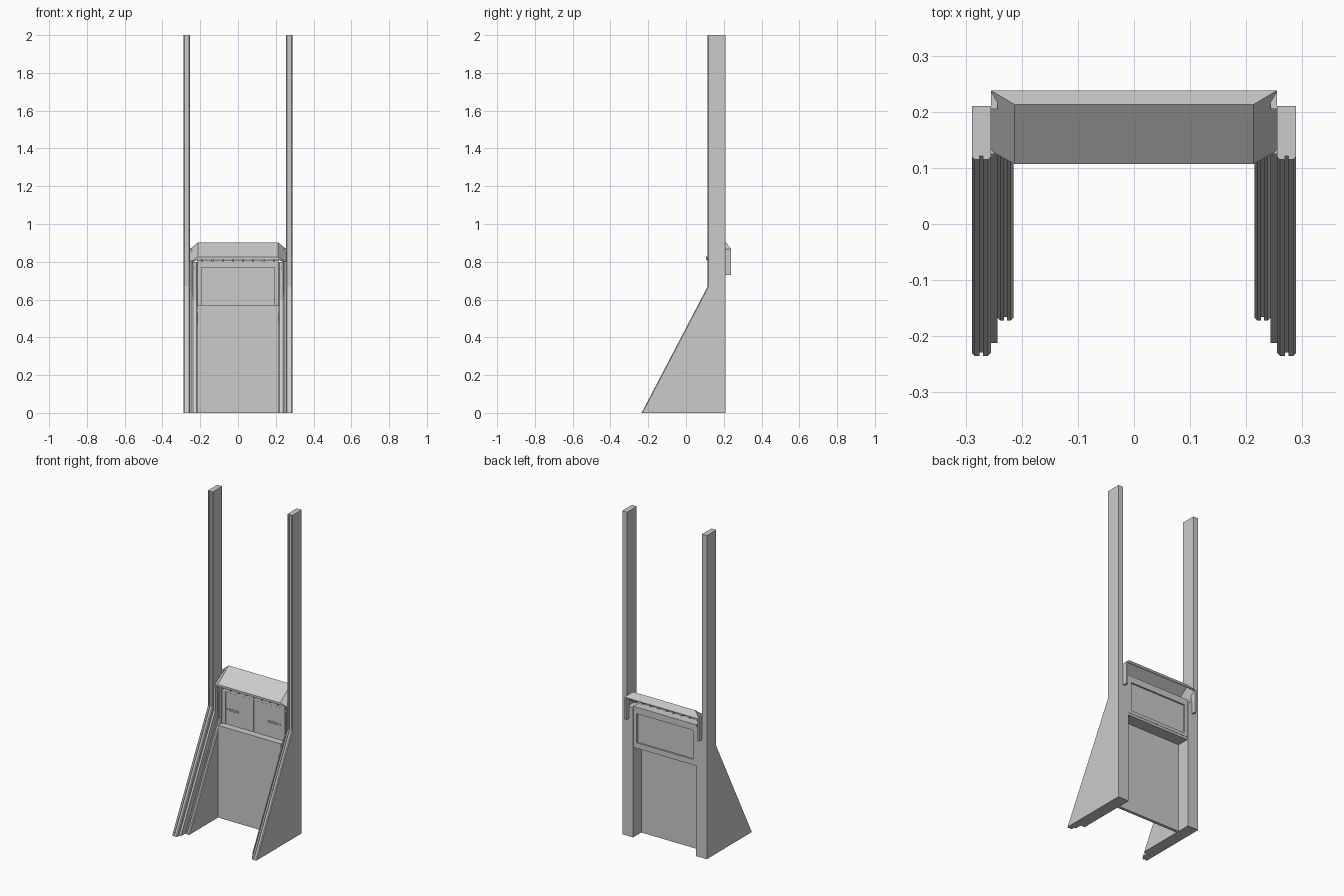
import bpy, bmesh

if "Cube" in bpy.data.objects:
    bpy.data.objects.remove(bpy.data.objects["Cube"])

BACK = 0.21                 # rear plane of the side boards
SLOPE = 0.35 / 0.67         # forward lean of the lower side edge


def finish(name, bm):
    bmesh.ops.recalc_face_normals(bm, faces=bm.faces)
    me = bpy.data.meshes.new(name)
    bm.to_mesh(me)
    bm.free()
    ob = bpy.data.objects.new(name, me)
    bpy.context.collection.objects.link(ob)
    return ob


def mirror(ob):
    ob.modifiers.new("mirror", 'MIRROR')
    return ob


def box(name, x, y, z, both=False):
    bm = bmesh.new()
    bmesh.ops.create_cube(bm, size=1)
    for v in bm.verts:
        for i, (a, b) in enumerate((x, y, z)):
            v.co[i] = (a + b) / 2 + v.co[i] * (b - a)
    ob = finish(name, bm)
    return mirror(ob) if both else ob


def board(name, x0, x1, foot, upper, top, moulded):
    """Upright board: sloping front edge below, straight above."""
    knee = (upper - foot) / SLOPE
    if moulded:             # chamfered front edge with a centre groove
        m, c, g = (x0 + x1) / 2, 0.005, 0.003
        front = [(x0, c), (x0 + c, 0), (m - g, 0), (m - g, 0.006),
                 (m + g, 0.006), (m + g, 0), (x1 - c, 0), (x1, c)]
    else:
        front = [(x0, 0), (x1, 0)]
    bm = bmesh.new()
    rings = []
    for y, z in ((foot, 0), (upper, knee), (upper, top)):
        ring = [bm.verts.new((x, y + d, z)) for x, d in front]
        ring += [bm.verts.new((x, BACK, z)) for x in (x1, x0)]
        rings.append(ring)
    n = len(rings[0])
    for a, b in zip(rings, rings[1:]):
        for i in range(n):
            j = (i + 1) % n
            bm.faces.new((a[i], a[j], b[j], b[i]))
    bm.faces.new(rings[0])
    bm.faces.new(rings[-1])
    return mirror(finish(name, bm))


# Side boards, stepping inwards
board("outer_side_post", 0.255, 0.289, -0.235, 0.115, 2.0, True)
board("middle_side_strip", 0.243, 0.255, -0.212, 0.125, 0.80, False)
board("inner_side_trim", 0.215, 0.243, -0.172, 0.140, 0.80, True)

# Lower front panel and the ledge on top of it
box("lower_panel", (-0.216, 0.216), (0.112, 0.13), (0, 0.565))
box("ledge", (-0.216, 0.216), (0.112, 0.205), (0.555, 0.57))

# Upper cabinet core with front and rear frames
box("cabinet_core", (-0.216, 0.216), (0.16, 0.197), (0.57, 0.81))
for side, y in (("front", (0.15, 0.16)), ("rear", (0.197, 0.207))):
    box(side + "_frame_stile", (0.192, 0.216), y, (0.57, 0.81), True)
    box(side + "_frame_top_rail", (-0.192, 0.192), y, (0.77, 0.81))
box("rear_frame_bottom_rail", (-0.192, 0.192), (0.197, 0.207), (0.57, 0.59))

# Front doors, handles, locks and screws
box("door", (0.002, 0.190), (0.153, 0.16), (0.571, 0.768), True)
box("door_handle", (0.103, 0.163), (0.146, 0.153), (0.66, 0.67), True)


def stud(name, x, y, z, r):
    bm = bmesh.new()
    bmesh.ops.create_cone(bm, cap_ends=True, segments=10, radius1=r, radius2=r, depth=0.008)
    for v in bm.verts:
        v.co = (x + v.co.x, y + v.co.z, z + v.co.y)
    mirror(finish(name, bm))


stud("door_lock", 0.18, 0.151, 0.665, 0.005)
stud("side_screw", 0.234, 0.138, 0.77, 0.006)

# Hood: sloping top, rear bevel and angled ends as a thin shell
bm = bmesh.new()
half = [(0.213, 0.107, 0.825), (0.213, 0.213, 0.902),
        (0.255, 0.238, 0.868), (0.255, 0.13, 0.797)]
R = [bm.verts.new(p) for p in half]
L = [bm.verts.new((-x, y, z)) for x, y, z in half]
lip = [bm.verts.new((x, 0.107, 0.812)) for x in (-0.213, 0.213)]
bm.faces.new((L[0], R[0], R[1], L[1]))
bm.faces.new((L[1], R[1], R[2], L[2]))
bm.faces.new((R[0], R[3], R[2], R[1]))
bm.faces.new((L[0], L[1], L[2], L[3]))
bm.faces.new((L[0], lip[0], lip[1], R[0]))
bm.faces.new((R[0], lip[1], R[3]))
bm.faces.new((L[0], L[3], lip[0]))
hood = finish("hood", bm)
sol = hood.modifiers.new("thickness", 'SOLIDIFY')
sol.thickness = 0.008
sol.offset = -1

# Hood side tabs at the rear and brackets under the front lip
box("hood_rear_tab", (0.243, 0.255), (0.205, 0.237), (0.73, 0.867), True)
for i in range(4):
    x = 0.025 + i * 0.055
    box("hood_bracket", (x - 0.004, x + 0.004), (0.115, 0.16), (0.80, 0.815), True)
